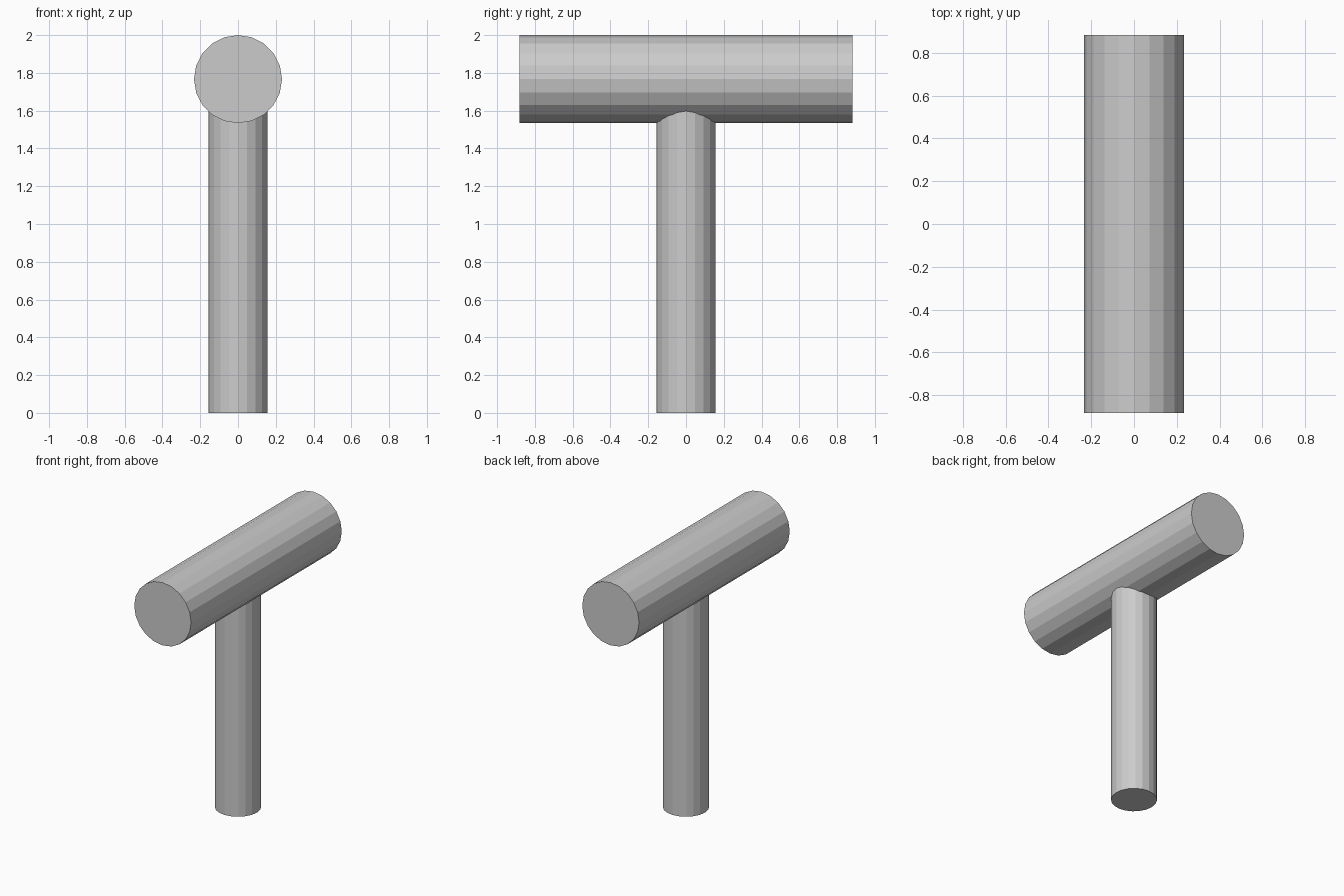
import bpy
import math

if "Cube" in bpy.data.objects:
    bpy.data.objects.remove(bpy.data.objects["Cube"])

SIDES = 20
HEAD_R, HEAD_LEN = 0.233, 1.765
HANDLE_R = 0.156
HEAD_Z = 2.0 - HEAD_R


def cylinder(name, radius, length, location, rotation=(0, 0, 0)):
    bpy.ops.mesh.primitive_cylinder_add(vertices=SIDES, radius=radius, depth=length,
                                        location=location, rotation=rotation)
    obj = bpy.context.object
    obj.name = name
    return obj


# Upright handle, running up into the middle of the head
cylinder("handle", HANDLE_R, HEAD_Z, (0, 0, HEAD_Z / 2))

# Horizontal mallet head lying along y
cylinder("head", HEAD_R, HEAD_LEN, (0, 0, HEAD_Z), (math.pi / 2, 0, 0))
